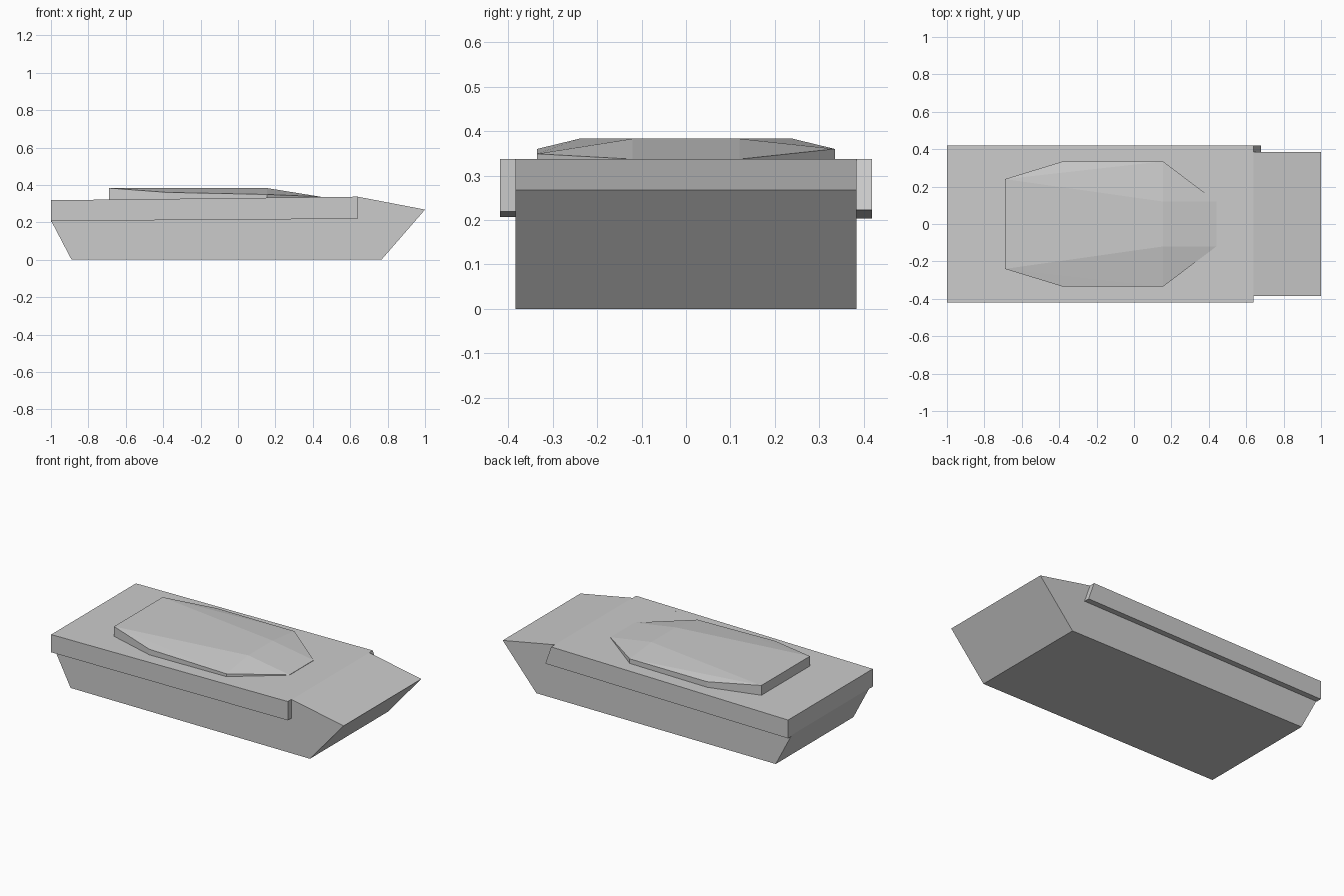
import bpy, bmesh

if "Cube" in bpy.data.objects:
    bpy.data.objects.remove(bpy.data.objects["Cube"])


def make_object(name, verts, faces):
    mesh = bpy.data.meshes.new(name)
    bm = bmesh.new()
    vs = [bm.verts.new(v) for v in verts]
    for f in faces:
        bm.faces.new([vs[i] for i in f])
    bmesh.ops.recalc_face_normals(bm, faces=bm.faces)
    bm.to_mesh(mesh)
    bm.free()
    obj = bpy.data.objects.new(name, mesh)
    bpy.context.collection.objects.link(obj)
    return obj


def extrude_profile(name, profile, y0, y1):
    # side profile in x, z swept from y0 to y1
    n = len(profile)
    verts = [(x, y, z) for y in (y0, y1) for x, z in profile]
    faces = [list(range(n)), list(range(n, 2 * n))]
    faces += [(i, (i + 1) % n, n + (i + 1) % n, n + i) for i in range(n)]
    return make_object(name, verts, faces)


# Hull with sloped nose and tail
extrude_profile("hull", [(-0.89, 0), (0.767, 0), (1, 0.268), (0.64, 0.337),
                         (-1, 0.318), (-1, 0.21)], -0.384, 0.384)

# Side skirts, the far one with a slanted front end
extrude_profile("side_skirt_near", [(-1, 0.207), (0.638, 0.219), (0.638, 0.337),
                                    (-1, 0.318)], -0.419, -0.384)
extrude_profile("side_skirt_far", [(-1, 0.203), (0.68, 0.222), (0.64, 0.337),
                                   (-1, 0.318)], 0.384, 0.419)

# Low faceted turret: rim half-outline, mirrored, plus two roof corners
rim = []
for s, shoulder in ((-1, 0.349), (1, 0.36)):
    half = [(-0.69, s * 0.24, 0.383), (-0.38, s * 0.335, 0.36),
            (0.155, s * 0.335, shoulder), (0.44, s * 0.12, 0.337)]
    rim += half if s < 0 else half[::-1]
base = [(x, y, 0.31) for x, y, z in rim]
roof = [(0.155, -0.12, 0.383), (0.155, 0.12, 0.383)]
faces = [(i, (i + 1) % 8, 8 + (i + 1) % 8, 8 + i) for i in range(8)]
faces += [range(8, 16), (0, 16, 17, 7), (16, 3, 4, 17),
          (0, 1, 2), (0, 2, 16), (2, 3, 16),
          (7, 6, 5), (7, 5, 17), (5, 4, 17)]
make_object("turret", rim + base + roof, faces)
